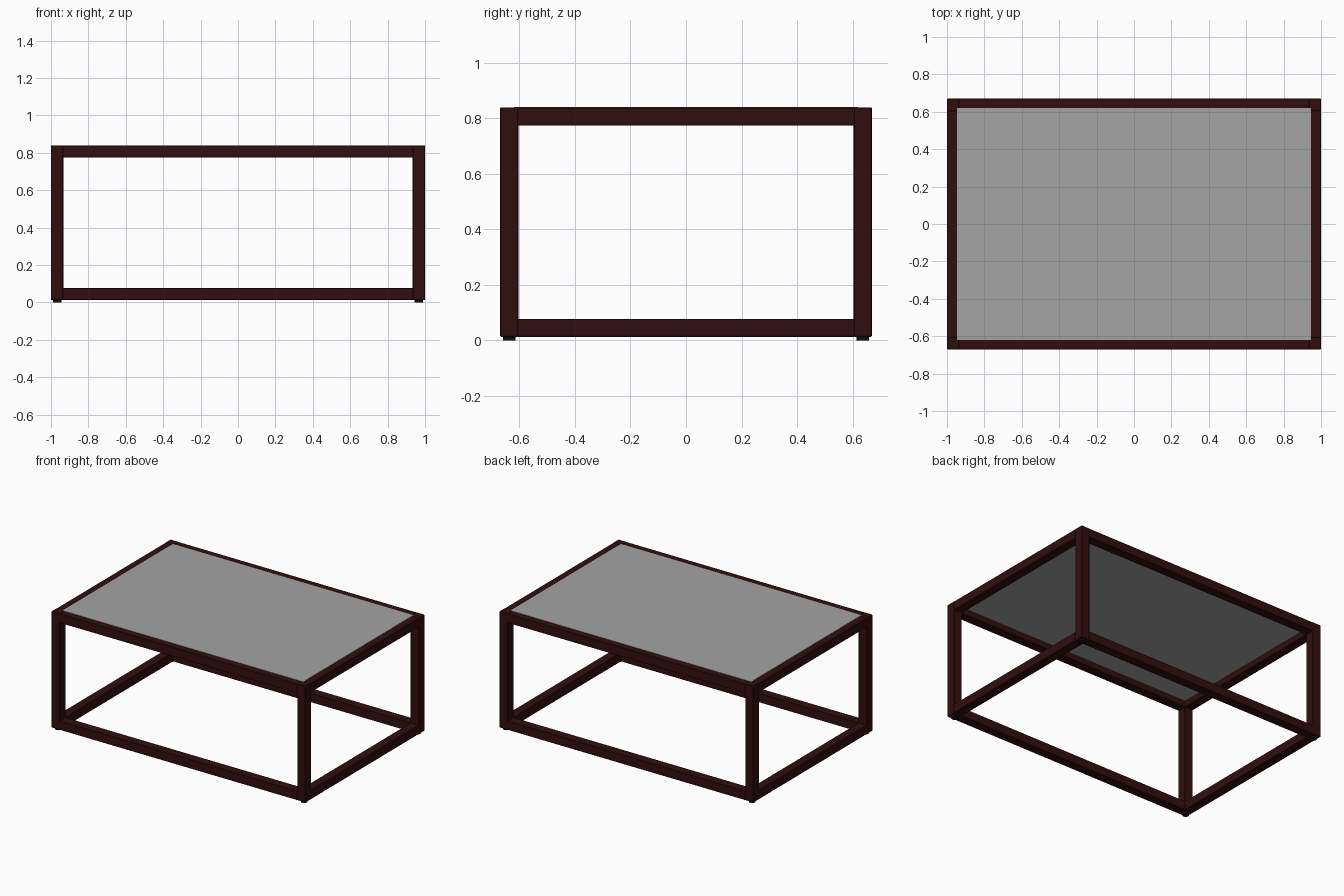
import bpy

if "Cube" in bpy.data.objects:
    bpy.data.objects.remove(bpy.data.objects["Cube"])

def material(name, color):
    m = bpy.data.materials.new(name)
    m.diffuse_color = (*color, 1)
    m.use_nodes = True
    m.node_tree.nodes["Principled BSDF"].inputs["Base Color"].default_value = m.diffuse_color
    return m

WOOD = material("dark red wood", (0.031, 0.0045, 0.005))
GLASS = material("grey glass", (0.37, 0.37, 0.37))
RUBBER = material("dark foot", (0.012, 0.004, 0.004))

def box(name, lo, hi, mat, bevel=0.0):
    center = [(a + b) / 2 for a, b in zip(lo, hi)]
    bpy.ops.mesh.primitive_cube_add(size=1, location=center)
    o = bpy.context.object
    o.name = name
    o.scale = [b - a for a, b in zip(lo, hi)]
    bpy.ops.object.transform_apply(location=False, rotation=False, scale=True)
    o.data.materials.append(mat)
    if bevel:
        mod = o.modifiers.new("edge", "BEVEL")
        mod.width = bevel
        mod.segments = 1
    return o

X, Y = 1.0, 0.67          # outer half sizes
T = 0.066                 # bar thickness
Z0, Z1 = 0.013, 0.84      # frame bottom and top
B = 0.003                 # softened edges

for sx in (-1, 1):
    for sy in (-1, 1):
        side = ("right" if sx > 0 else "left") + ("_back" if sy > 0 else "_front")
        cx, cy = sx * (X - T / 2), sy * (Y - T / 2)
        # corner post
        box("leg_" + side, (cx - T / 2, cy - T / 2, Z0), (cx + T / 2, cy + T / 2, Z1), WOOD, B)
        # small round foot pad
        bpy.ops.mesh.primitive_cylinder_add(vertices=24, radius=0.022, depth=0.02,
                                            location=(cx, cy, 0.01))
        foot = bpy.context.object
        foot.name = "foot_" + side
        foot.data.materials.append(RUBBER)
        bpy.ops.object.shade_smooth_by_angle()

# horizontal rails, lower and upper
for level, z in (("lower", Z0), ("upper", Z1 - T)):
    for s, xname, yname in ((-1, "left", "front"), (1, "right", "back")):
        cx, cy = s * (X - T / 2), s * (Y - T / 2)
        box(f"{level}_{yname}_rail", (-X + T - 0.004, cy - T / 2, z),
            (X - T + 0.004, cy + T / 2, z + T - 0.001), WOOD, B)
        box(f"{level}_{xname}_rail", (cx - T / 2, -Y + T - 0.004, z),
            (cx + T / 2, Y - T + 0.004, z + T - 0.001), WOOD, B)

# glass panel set into the top of the frame
box("glass_top", (-0.947, -0.62, 0.818), (0.947, 0.62, 0.8405), GLASS)
